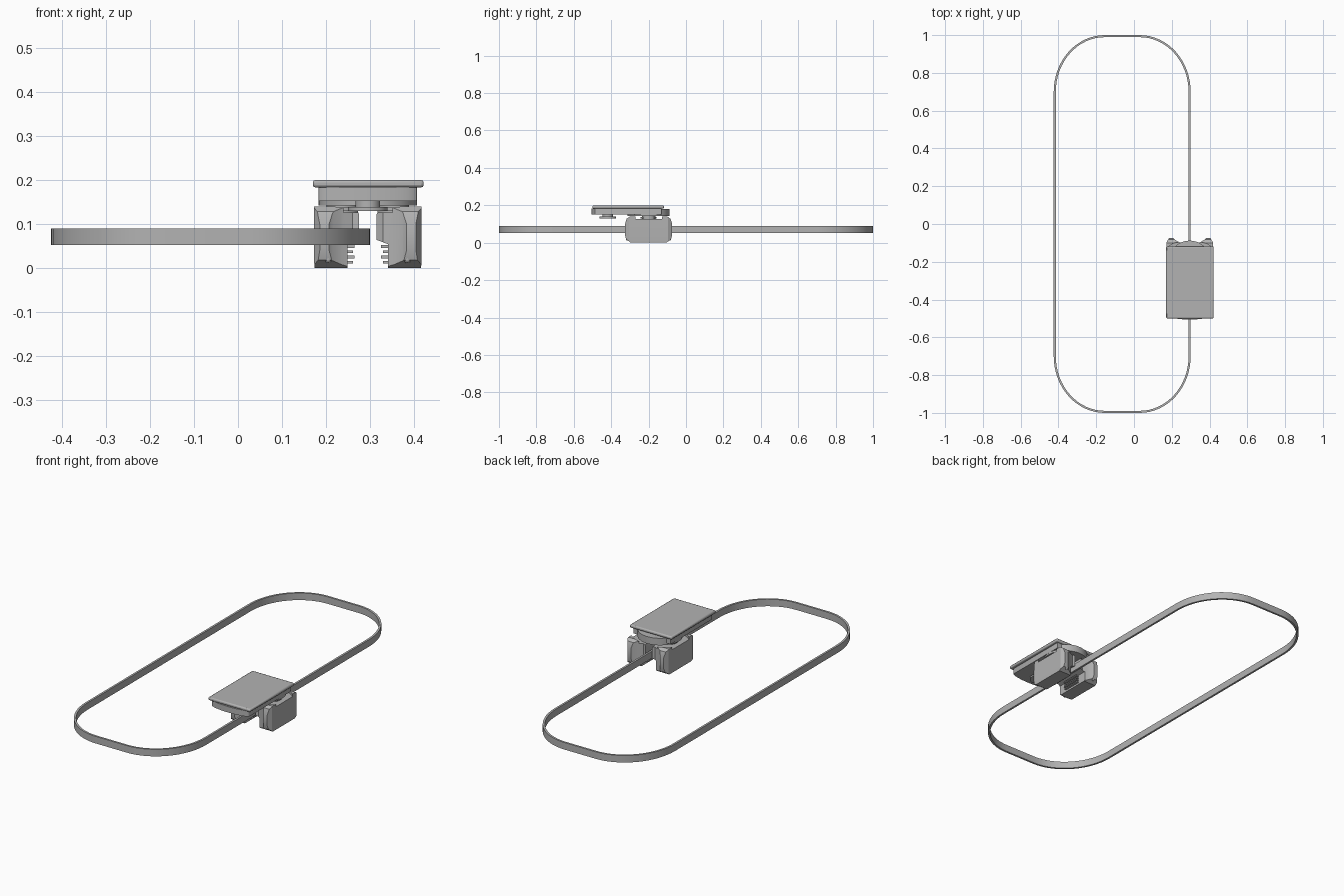
import bpy
import bmesh
from math import radians, cos, sin, pi
from mathutils import Vector

if "Cube" in bpy.data.objects:
    bpy.data.objects.remove(bpy.data.objects["Cube"])

grey = bpy.data.materials.new("plain grey")
grey.use_nodes = True
grey.diffuse_color = (0.45, 0.45, 0.45, 1)
grey.node_tree.nodes["Principled BSDF"].inputs["Base Color"].default_value = grey.diffuse_color

MID, PIVOT = 0.295, -0.20   # rail line in x, carriage pivot in y


def finish(name, bm):
    bmesh.ops.recalc_face_normals(bm, faces=bm.faces)
    mesh = bpy.data.meshes.new(name)
    bm.to_mesh(mesh)
    bm.free()
    mesh.materials.append(grey)
    ob = bpy.data.objects.new(name, mesh)
    bpy.context.collection.objects.link(ob)
    return ob


def activate(ob):
    bpy.ops.object.select_all(action='DESELECT')
    ob.select_set(True)
    bpy.context.view_layer.objects.active = ob


def smooth(ob):
    activate(ob)
    bpy.ops.object.shade_smooth_by_angle(angle=radians(30))


def prism(name, outline, axis, low, high):
    """Extrude a 2D outline along axis; outline uses the other two axes in order."""
    bm = bmesh.new()
    verts = []
    for p in outline:
        co = list(p)
        co.insert(axis, low)
        verts.append(bm.verts.new(co))
    face = bm.faces.new(verts)
    new = bmesh.ops.extrude_face_region(bm, geom=[face])["geom"]
    shift = Vector((0, 0, 0))
    shift[axis] = high - low
    bmesh.ops.translate(bm, verts=[v for v in new if isinstance(v, bmesh.types.BMVert)], vec=shift)
    return finish(name, bm)


def box(name, x, y, z):
    return prism(name, [(x[0], y[0]), (x[1], y[0]), (x[1], y[1]), (x[0], y[1])], 2, *z)


def disc(name, x, y, r, low, high):
    pts = [(x + r * cos(i * pi / 24), y + r * sin(i * pi / 24)) for i in range(48)]
    ob = prism(name, pts, 2, low, high)
    smooth(ob)
    return ob


def combine(ob, other, operation):
    mod = ob.modifiers.new("shape", 'BOOLEAN')
    mod.operation = operation
    mod.solver = 'EXACT'
    mod.object = other
    activate(ob)
    bpy.ops.object.modifier_apply(modifier=mod.name)
    bpy.data.objects.remove(other)


# Closed rail loop: elliptical corners joined by straight runs
def loop_points(inset):
    pts = []
    centres = [(0.03, 0.70), (-0.155, 0.70), (-0.155, -0.70), (0.03, -0.70)]
    for q, (cx, cy) in enumerate(centres):
        for i in range(17):
            a = (q + i / 16) * pi / 2
            pts.append((cx + (0.27 - inset) * cos(a), cy + (0.30 - inset) * sin(a)))
    return pts


bm = bmesh.new()
rings = [[bm.verts.new((x, y, z)) for x, y in loop_points(inset)]
         for inset, z in ((0, 0.052), (0, 0.09), (0.011, 0.09), (0.011, 0.052))]
n = len(rings[0])
for k in range(4):
    a, b = rings[k], rings[(k + 1) % 4]
    for i in range(n):
        j = (i + 1) % n
        bm.faces.new((a[i], a[j], b[j], b[i]))
smooth(finish("rail_loop", bm))

# Top plate with a small rounded edge
plate = box("top_plate", (0.17, 0.422), (-0.50, -0.118), (0.183, 0.20))
bev = plate.modifiers.new("edge", 'BEVEL')
bev.width, bev.segments = 0.006, 2
smooth(plate)

# Under tray with a bowed front edge
front = [(MID - 0.112 * cos(i * pi / 16), -0.482 - 0.024 * sin(i * pi / 16)) for i in range(17)]
tray = prism("under_tray", front + [(MID + 0.112, -0.13), (MID - 0.112, -0.13)], 2, 0.152, 0.184)
smooth(tray)
disc("turntable", MID, PIVOT, 0.112, 0.142, 0.180)

# Front knob below the tray
disc("knob_stem", MID, -0.418, 0.028, 0.138, 0.153)
disc("knob_cap", MID, -0.418, 0.045, 0.130, 0.139)

# Wheel pods either side of the rail, carved from three outlines
side_half = [(0.095, 0), (0.120, 0.018), (0.126, 0.04), (0.126, 0.10), (0.117, 0.128), (0.10, 0.14)]
plan_half = [(0.02, 0.10), (0.035, 0.096), (0.06, 0.106), (0.08, 0.118),
             (0.092, 0.130), (0.108, 0.128), (0.122, 0.105)]
section = [(0.046, 0), (0.046, 0.054), (0.02, 0.064), (0.02, 0.122), (0.028, 0.14),
           (0.125, 0.14), (0.127, 0.08), (0.121, 0)]
for side, s in (("right", -1), ("left", 1)):
    outline = [(PIVOT + y, z) for y, z in side_half] + [(PIVOT - y, z) for y, z in reversed(side_half)]
    pod = prism(side + "_wheel_pod", outline, 0, MID - 0.2, MID + 0.2)
    plan = [(MID + s * x, PIVOT + y) for x, y in plan_half]
    plan += [(MID + s * x, PIVOT - y) for x, y in reversed(plan_half)]
    combine(pod, prism("plan_cutter", plan, 2, -0.1, 0.3), 'INTERSECT')
    combine(pod, prism("section_cutter", [(MID + s * x, z) for x, z in section], 1, -0.5, 0.1), 'INTERSECT')
    # Dished hollow at the top, leaving horns at both ends
    hollow = disc("hollow_cutter", MID + s * 0.045, PIVOT, 0.105, 0.126, 0.20)
    combine(pod, hollow, 'DIFFERENCE')
    smooth(pod)
    # Pivot and washer joining pod to turntable
    disc(side + "_pivot", MID + s * 0.058, PIVOT, 0.036, 0.11, 0.145)
    disc(side + "_washer", MID + s * 0.058, PIVOT, 0.042, 0.130, 0.138)
    # Contact pins on the inner face
    for i in range(4):
        z = 0.01 + i * 0.012
        reach = 0.034 - 0.004 * (i % 2)
        xs = sorted((MID + s * reach, MID + s * 0.055))
        box(f"{side}_contact_pin_{i + 1}", xs, (PIVOT - 0.05, PIVOT + 0.05), (z, z + 0.006))
    # Small end bolts
    for y in (-0.117, 0.117):
        bm = bmesh.new()
        bmesh.ops.create_uvsphere(bm, u_segments=16, v_segments=8, radius=0.009)
        bmesh.ops.translate(bm, verts=bm.verts, vec=(MID + s * 0.09, PIVOT + y * 0.96, 0.02))
        smooth(finish(f"{side}_bolt_{'front' if y < 0 else 'back'}", bm))
